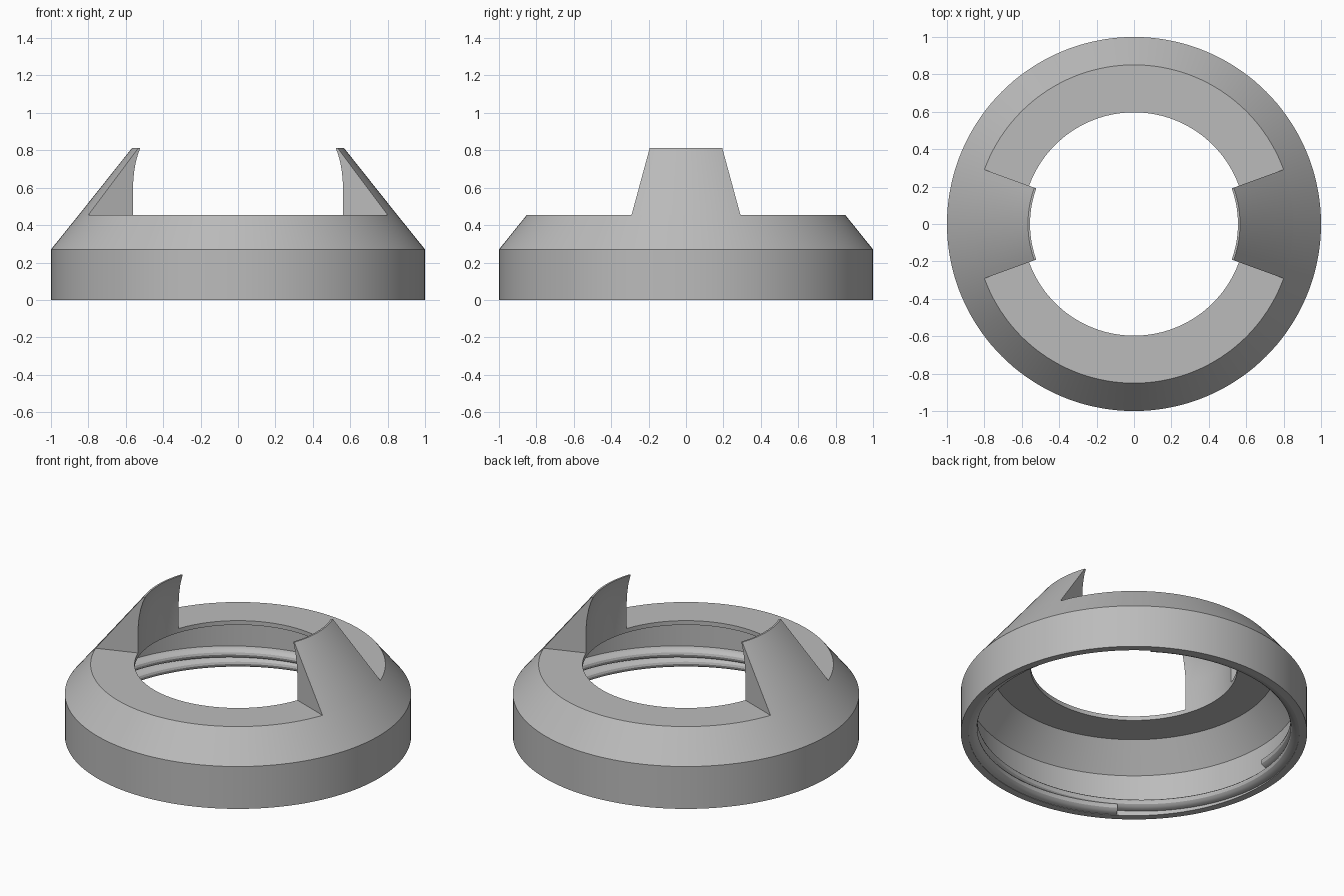
import bpy
import bmesh
from math import cos, sin, pi, radians

cube = bpy.data.objects.get("Cube")
if cube:
    bpy.data.objects.remove(cube, do_unlink=True)

grey = bpy.data.materials.new("plain_grey")
grey.use_nodes = True
colour = (0.5, 0.5, 0.5, 1)
grey.diffuse_color = colour
grey.node_tree.nodes["Principled BSDF"].inputs["Base Color"].default_value = colour


def sweep(name, profile, start, end, steps, rise=None):
    """Sweep a closed (radius, z) profile around z; rise(t) lifts each section."""
    closed = abs(end - start - 360) < 0.001
    bm = bmesh.new()
    sections = []
    for i in range(steps if closed else steps + 1):
        t = i / steps
        a = radians(start + (end - start) * t)
        lift = rise(t) if rise else 0
        sections.append([bm.verts.new((r * cos(a), r * sin(a), z + lift))
                         for r, z in profile])
    n = len(profile)
    pairs = list(zip(sections, sections[1:]))
    if closed:
        pairs.append((sections[-1], sections[0]))
    for s, e in pairs:
        for j in range(n):
            k = (j + 1) % n
            bm.faces.new((s[j], s[k], e[k], e[j]))
    if not closed:
        bm.faces.new(sections[0])
        bm.faces.new(sections[-1])
    bmesh.ops.recalc_face_normals(bm, faces=bm.faces)
    mesh = bpy.data.meshes.new(name)
    bm.to_mesh(mesh)
    bm.free()
    mesh.materials.append(grey)
    obj = bpy.data.objects.new(name, mesh)
    bpy.context.collection.objects.link(obj)
    bpy.ops.object.select_all(action='DESELECT')
    obj.select_set(True)
    bpy.context.view_layer.objects.active = obj
    bpy.ops.object.shade_smooth_by_angle(angle=radians(25))
    return obj


# Hollow collar with sloped shoulder and open flat top
collar = [(0.955, 0), (1, 0), (1, 0.27), (0.851, 0.455),
          (0.597, 0.455), (0.597, 0.428), (0.82, 0.428), (0.955, 0.265)]
sweep("collar", collar, 0, 360, 144)

# Two opposite prongs continuing the shoulder slope, curved inside
prong = [(0.597, 0.455), (0.597, 0.62), (0.592, 0.68), (0.582, 0.735),
         (0.569, 0.78), (0.556, 0.812), (0.567, 0.812), (0.851, 0.455)]

# Rounded bead section for the two-start inner thread
bead = [(0.957 - 0.052 * sin(pi * i / 8), -0.033 * cos(pi * i / 8))
        for i in range(9)]


def thread_height(t):
    return max(0.035, 0.115 - 0.125 * (1 - t))


for side, turn in (("left", 0), ("right", 180)):
    sweep(side + "_prong", prong, turn - 20, turn + 20, 16)
    sweep(side + "_thread", bead, turn - 304, turn - 4, 100, thread_height)
